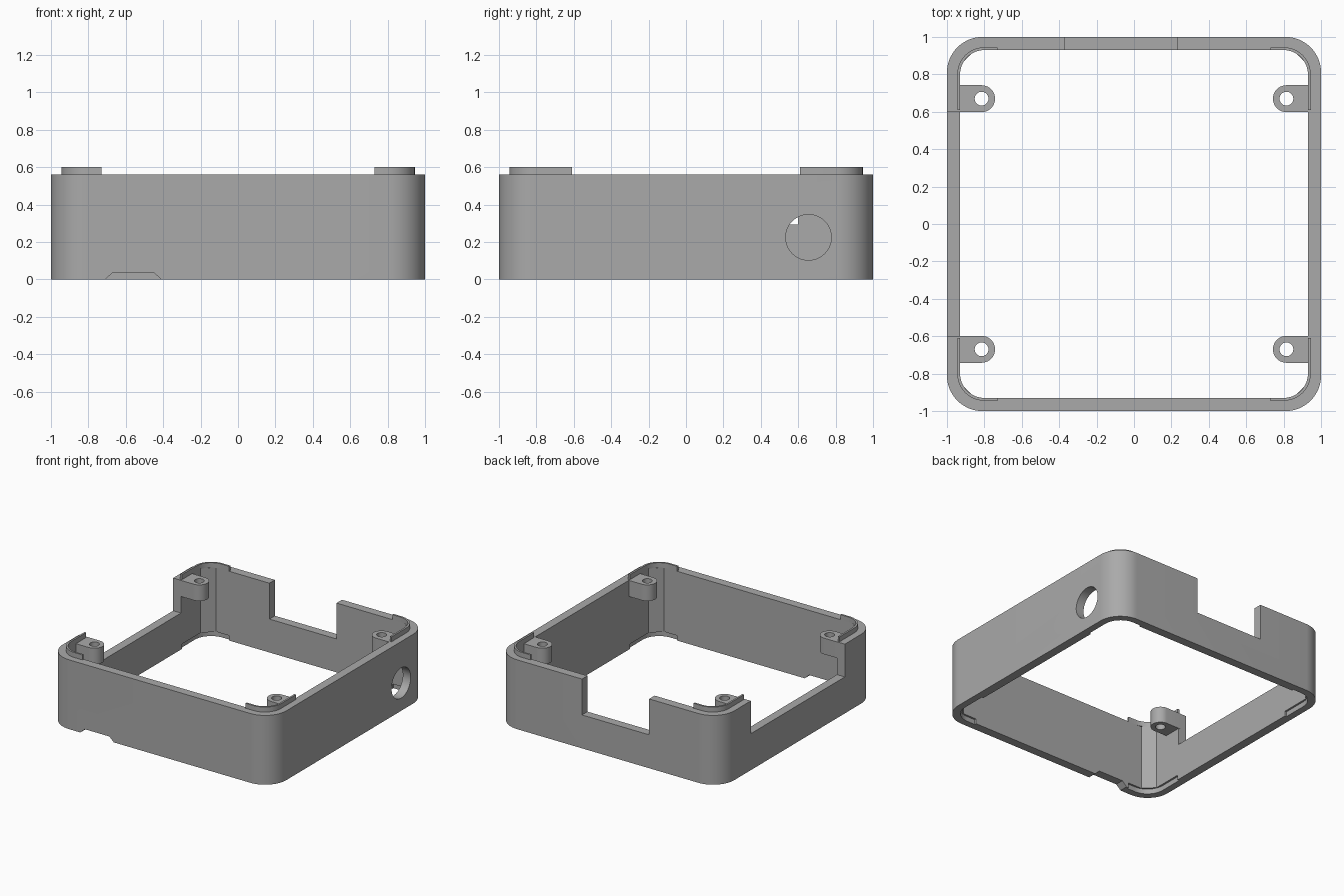
import bpy, bmesh
from math import pi, cos, sin, radians

cube = bpy.data.objects.get("Cube")
if cube:
    bpy.data.objects.remove(cube)

WALL_TOP, LIP_TOP = 0.56, 0.6
INNER, LIP_OUTER = 0.93, 0.945

grey = bpy.data.materials.new("plain grey")
grey.use_nodes = True
colour = (0.4, 0.4, 0.4, 1)
grey.diffuse_color = colour
grey.node_tree.nodes["Principled BSDF"].inputs["Base Color"].default_value = colour


def prism(name, outline, low, high, axis="z"):
    """Extrude a 2D outline along an axis."""
    place = {"z": lambda a, b, t: (a, b, t),
             "y": lambda a, b, t: (a, t, b),
             "x": lambda a, b, t: (t, a, b)}[axis]
    bm = bmesh.new()
    face = bm.faces.new([bm.verts.new(place(a, b, low)) for a, b in outline])
    top = bmesh.ops.extrude_face_region(bm, geom=[face])
    shift = [h - l for h, l in zip(place(0, 0, high), place(0, 0, low))]
    bmesh.ops.translate(bm, vec=shift,
                        verts=[g for g in top["geom"] if isinstance(g, bmesh.types.BMVert)])
    bmesh.ops.recalc_face_normals(bm, faces=bm.faces)
    mesh = bpy.data.meshes.new(name)
    bm.to_mesh(mesh)
    bm.free()
    obj = bpy.data.objects.new(name, mesh)
    bpy.context.collection.objects.link(obj)
    mesh.materials.append(grey)
    return obj


def arc(cx, cy, r, start, end, steps):
    angles = [radians(start + (end - start) * i / steps) for i in range(steps + 1)]
    return [(cx + r * cos(a), cy + r * sin(a)) for a in angles]


def rounded_square(half, r, steps=16):
    c = half - r
    points = []
    for sx, sy, start in ((1, 1, 0), (-1, 1, 90), (-1, -1, 180), (1, -1, 270)):
        points += arc(sx * c, sy * c, r, start, start + 90, steps)
    return points


def box(x0, x1, y0, y1):
    return [(x0, y0), (x1, y0), (x1, y1), (x0, y1)]


def combine(obj, other, operation="DIFFERENCE"):
    """Apply a boolean and discard the helper."""
    mod = obj.modifiers.new(operation, "BOOLEAN")
    mod.operation, mod.object, mod.solver = operation, other, "EXACT"
    bpy.context.view_layer.objects.active = obj
    bpy.ops.object.modifier_apply(modifier=mod.name)
    bpy.data.objects.remove(other)


def corner_path(sx, sy, half, r):
    """Angle-shaped path round one corner, from side wall to end wall."""
    c = half - r
    path = [(half, 0.61)] + arc(c, c, r, 0, 90, 12) + [(0.73, half)]
    return [(sx * x, sy * y) for x, y in path]


CORNERS = [(sx, sy) for sx in (-1, 1) for sy in (-1, 1)]

# Frame: rounded outside, chamfered inside
frame = prism("frame", rounded_square(1, 0.19), 0, WALL_TOP)
combine(frame, prism("hollow", rounded_square(INNER, 0.08, 1), -0.1, 0.7))

# Cable hole, side opening, rear opening and bottom notch
combine(frame, prism("hole_cutter", arc(0.655, 0.225, 0.122, 0, 352.5, 47), 0.85, 1.1, "x"))
combine(frame, prism("side_cutter", box(-0.6, 0.6, 0.295, 0.7), -1.1, -0.9, "x"))
combine(frame, prism("rear_cutter", box(-0.37, 0.23, 0.27, 0.7), 0.9, 1.1, "y"))
notch = [(-0.72, -0.01), (-0.40, -0.01), (-0.45, 0.037), (-0.67, 0.037)]
combine(frame, prism("notch_cutter", notch, -1.1, -0.9, "y"))

# Stepped recess under each corner, matching the lip above
for sx, sy in CORNERS:
    outline = corner_path(sx, sy, LIP_OUTER, 0.145) + [(sx * 0.73, sy * 0.8), (sx * 0.8, sy * 0.61)]
    combine(frame, prism("recess_cutter", outline, -0.1, 0.04))

parts = [frame]
for sx, sy in CORNERS:
    place = ("back_" if sy > 0 else "front_") + ("left" if sx > 0 else "right")

    # Raised locating lip
    outline = (corner_path(sx, sy, LIP_OUTER, 0.145)
               + corner_path(sx, sy, INNER, 0.13)[::-1])
    parts.append(prism(place + "_lip", outline, WALL_TOP, LIP_TOP))

    # Screw boss on the side wall
    cx, cy = sx * 0.82, sy * 0.67
    tab = [(sx * 0.94, cy + 0.072)] + [(sx * x, cy + y) for x, y in arc(0.815, 0, 0.072, 90, 270, 20)]
    tab.append((sx * 0.94, cy - 0.072))
    boss = prism(place + "_screw_boss", tab, 0.43, WALL_TOP)
    combine(boss, prism("screw_cutter", arc(sx * 0.815, cy, 0.037, 0, 345, 23), 0.3, 0.7))
    parts.append(boss)

# Smooth the curved walls while keeping edges crisp
bpy.ops.object.select_all(action="DESELECT")
for part in parts:
    part.select_set(True)
bpy.context.view_layer.objects.active = frame
bpy.ops.object.shade_smooth_by_angle(angle=radians(30))
